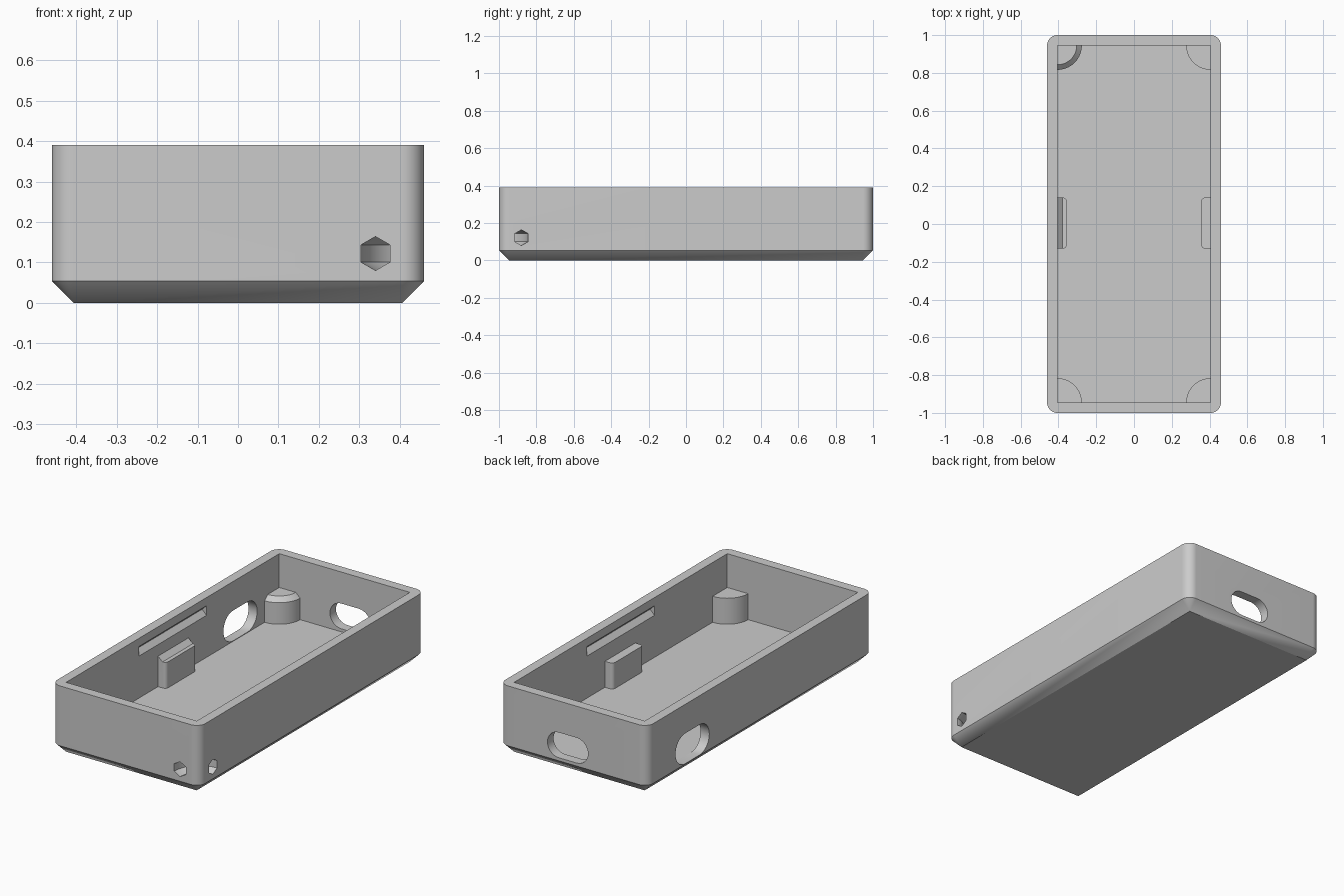
import bpy
import bmesh
from math import sin, cos, pi, radians

default = bpy.data.objects.get("Cube")
if default:
    bpy.data.objects.remove(default, do_unlink=True)

# Overall sizes
HX, HY, H = 0.46, 1.0, 0.39      # outer half sizes and height
T = 0.054                        # wall and floor thickness
IX, IY = HX - T, HY - T          # cavity half sizes
REST = 0.2                       # height of the board supports
LAP = 0.01                       # overlap into the walls for clean unions

grey = bpy.data.materials.new("grey_plastic")
grey.use_nodes = True
grey.diffuse_color = (0.6, 0.6, 0.6, 1)
grey.node_tree.nodes["Principled BSDF"].inputs["Base Color"].default_value = (0.6, 0.6, 0.6, 1)


def loft(name, rings):
    """Skin a list of equal rings of 3D points and cap both ends."""
    bm = bmesh.new()
    loops = [[bm.verts.new(p) for p in ring] for ring in rings]
    n = len(loops[0])
    for a, b in zip(loops, loops[1:]):
        for i in range(n):
            j = (i + 1) % n
            bm.faces.new((a[i], a[j], b[j], b[i]))
    bm.faces.new(loops[0][::-1])
    bm.faces.new(loops[-1])
    bmesh.ops.remove_doubles(bm, verts=bm.verts, dist=1e-5)
    bmesh.ops.recalc_face_normals(bm, faces=bm.faces)
    mesh = bpy.data.meshes.new(name)
    bm.to_mesh(mesh)
    bm.free()
    mesh.materials.append(grey)
    obj = bpy.data.objects.new(name, mesh)
    bpy.context.collection.objects.link(obj)
    return obj


def prism(name, outline, lo, hi, axis="Z"):
    """Extrude a 2D outline along an axis."""
    place = {"X": lambda a, b, h: (h, a, b),
             "Y": lambda a, b, h: (a, h, b),
             "Z": lambda a, b, h: (a, b, h)}[axis]
    return loft(name, [[place(a, b, h) for a, b in outline] for h in (lo, hi)])


def arc(cx, cy, r, start, end, steps=16):
    return [(cx + r * cos(radians(start + (end - start) * i / steps)),
             cy + r * sin(radians(start + (end - start) * i / steps)))
            for i in range(steps + 1)]


def rounded_rect(r):
    """Rectangle around the cavity corners, grown outward by r."""
    return (arc(IX, IY, r, 0, 90) + arc(-IX, IY, r, 90, 180)
            + arc(-IX, -IY, r, 180, 270) + arc(IX, -IY, r, 270, 360))


def slot(cx, cy, half_len, r):
    """Horizontal round-ended slot outline."""
    return arc(cx + half_len - r, cy, r, -90, 90) + arc(cx - half_len + r, cy, r, 90, 270)


def combine(target, tool, operation):
    tool.hide_render = True
    mod = target.modifiers.new(tool.name, "BOOLEAN")
    mod.operation, mod.solver, mod.object = operation, "EXACT", tool
    bpy.context.view_layer.objects.active = target
    bpy.ops.object.modifier_apply(modifier=mod.name)
    bpy.data.objects.remove(tool, do_unlink=True)


# Outer shell with a bevelled base, then the open cavity
case = loft("case_body", [[(x, y, z) for x, y in rounded_rect(r)]
                          for z, r in ((0, 0), (T, T), (H, T))])
box = [(-IX, -IY), (IX, -IY), (IX, IY), (-IX, IY)]
combine(case, prism("cavity_cutter", box, T, H + 0.1), "DIFFERENCE")


# Quarter-round posts in the four corners; the back right one has a bevelled top
def post_ring(sx, sy, r, z):
    pts = [(-LAP, -LAP), (r, -LAP)] + arc(0, 0, r, 0, 90) + [(-LAP, r)]
    return [(sx * (IX - a), sy * (IY - b), z) for a, b in pts]


for sx in (-1, 1):
    for sy in (-1, 1):
        levels = [(0.13, T - LAP), (0.13, REST)]
        if (sx, sy) == (-1, 1):
            levels = [(0.13, T - LAP), (0.13, REST - 0.025), (0.103, REST)]
        post = loft("corner_post", [post_ring(sx, sy, r, z) for r, z in levels])
        combine(case, post, "UNION")

# Support tabs halfway along the long walls
Y0, Y1, R = -0.13, 0.14, 0.02
depth = 0.05
for side in (-1, 1):
    plan = ([(IX + LAP, Y0), (IX + LAP, Y1)]
            + arc(IX - depth + R, Y1 - R, R, 90, 180, 8)
            + arc(IX - depth + R, Y0 + R, R, 180, 270, 8))
    tab = prism("support_tab", [(side * x, y) for x, y in plan], T - LAP, REST)
    combine(case, tab, "UNION")

# Sloped ridge on the right tab
ridge = [(-IX - LAP, REST - LAP), (-IX + 0.028, REST - LAP), (-IX + 0.028, REST),
         (-IX, REST + 0.025), (-IX - LAP, REST + 0.025)]
combine(case, prism("tab_ridge", ridge, Y0, Y1, "Y"), "UNION")

# V-shaped snap grooves for the lid
for side in (-1, 1):
    vee = [(IX - LAP, 0.29), (IX, 0.29), (IX + 0.027, 0.317), (IX, 0.344), (IX - LAP, 0.344)]
    groove = prism("groove_cutter", [(side * x, z) for x, z in vee], -0.3, 0.3, "Y")
    combine(case, groove, "DIFFERENCE")

# Round-ended openings in the right wall and the back wall
combine(case, prism("side_opening_cutter", slot(0.6, 0.142, 0.15, 0.085),
                    -HX - 0.05, -IX + 0.03, "X"), "DIFFERENCE")
combine(case, prism("back_opening_cutter", slot(0.035, 0.142, 0.126, 0.071),
                    IY - 0.03, HY + 0.05, "Y"), "DIFFERENCE")


# Six-sided cord hole curving round the front left corner
def cord_ring(angle):
    ring = []
    for k in range(6):
        a = pi / 2 + k * pi / 3
        r = 0.12 + 0.042 * cos(a)
        ring.append((HX + r * cos(angle), -HY + r * sin(angle), 0.122 + 0.042 * sin(a)))
    return ring


cord = loft("cord_hole_cutter", [cord_ring(radians(60 + 5 * i)) for i in range(31)])
combine(case, cord, "DIFFERENCE")

# Smooth the rounded surfaces and keep the edges crisp
bpy.ops.object.select_all(action="DESELECT")
case.select_set(True)
bpy.context.view_layer.objects.active = case
bpy.ops.object.shade_smooth_by_angle(angle=radians(25))
